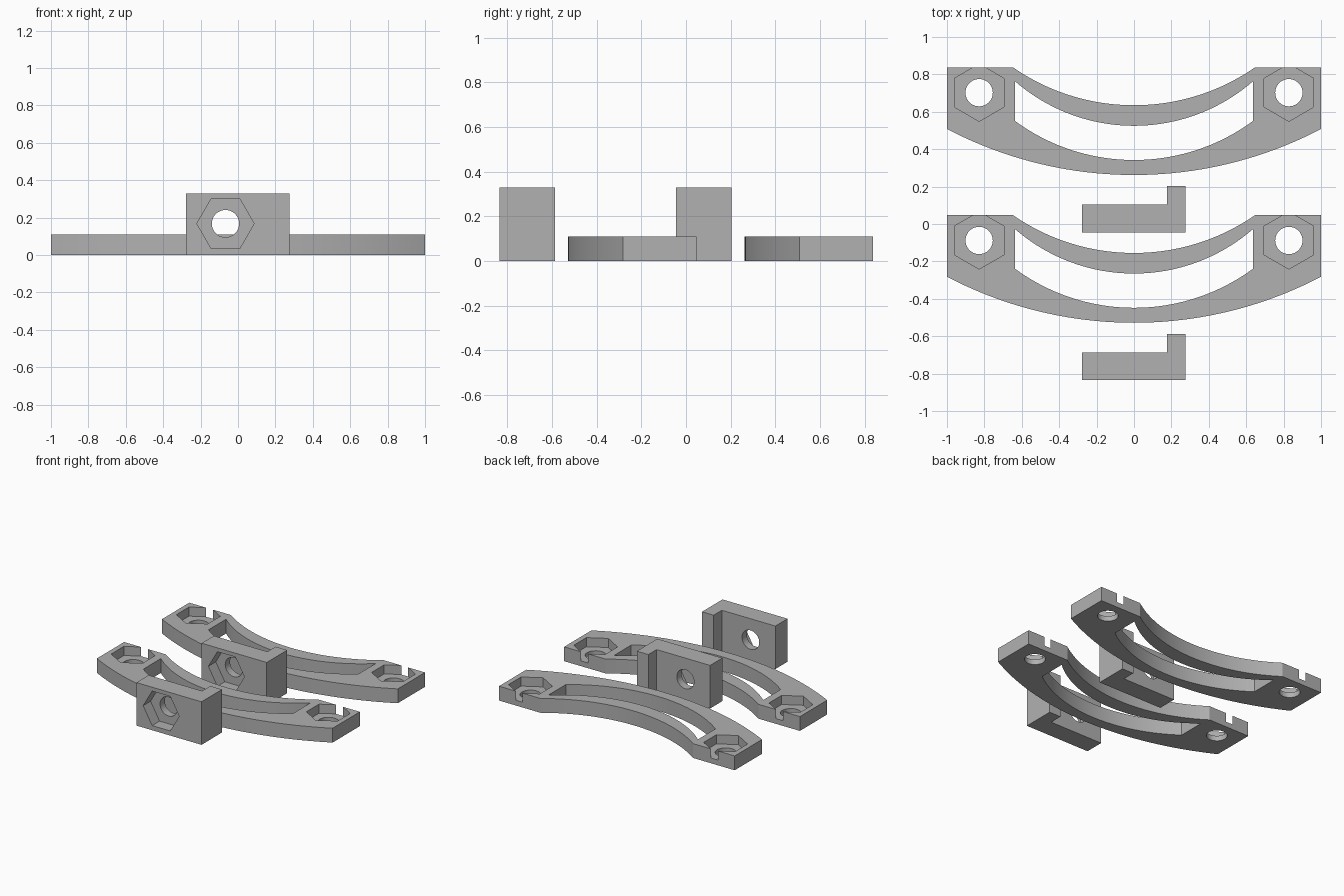
import bpy, bmesh, math
from mathutils import Matrix, Vector

cube = bpy.data.objects.get("Cube")
if cube:
    bpy.data.objects.remove(cube, do_unlink=True)

# Plain grey material
grey = bpy.data.materials.new("plain_grey")
grey.use_nodes = True
COLOR = (0.44, 0.44, 0.44, 1)
grey.diffuse_color = COLOR
grey.node_tree.nodes["Principled BSDF"].inputs["Base Color"].default_value = COLOR

STEP = 0.79            # distance between the two sets
ARM_H, BLOCK_H = 0.11, 0.33
NUT_R, BOLT_R = 0.153, 0.073


def arc(half, y_end, y_mid, n=40):
    """Circular arc from (-half, y_end) through (0, y_mid) to (half, y_end)."""
    sag = y_end - y_mid
    r = (half * half + sag * sag) / (2 * sag)
    a = math.asin(half / r)
    return [(r * math.sin(t), y_mid + r - r * math.cos(t))
            for t in (a * (2 * i / n - 1) for i in range(n + 1))]


def ring(r, n, start=0.0):
    return [(r * math.cos(start + math.tau * i / n),
             r * math.sin(start + math.tau * i / n)) for i in range(n)]


def prism(name, outline, z0, z1, matrix=Matrix()):
    """Extrude a flat outline from z0 to z1, then place it."""
    bm = bmesh.new()
    face = bm.faces.new([bm.verts.new((x, y, z0)) for x, y in outline])
    moved = bmesh.ops.extrude_face_region(bm, geom=[face])["geom"]
    bmesh.ops.translate(bm, vec=(0, 0, z1 - z0),
                        verts=[v for v in moved if isinstance(v, bmesh.types.BMVert)])
    bmesh.ops.transform(bm, matrix=matrix, verts=bm.verts)
    bmesh.ops.recalc_face_normals(bm, faces=bm.faces)
    mesh = bpy.data.meshes.new(name)
    bm.to_mesh(mesh)
    bm.free()
    mesh.materials.append(grey)
    obj = bpy.data.objects.new(name, mesh)
    bpy.context.collection.objects.link(obj)
    return obj


def carve(obj, cutters):
    """Cut the helpers out of the part, bake the result and remove them."""
    for c in cutters:
        c.hide_render = True
        mod = obj.modifiers.new(c.name, 'BOOLEAN')
        mod.operation, mod.solver, mod.object = 'DIFFERENCE', 'EXACT', c
    graph = bpy.context.evaluated_depsgraph_get()
    mesh = bpy.data.meshes.new_from_object(obj.evaluated_get(graph))
    obj.modifiers.clear()
    obj.data = mesh
    for c in cutters:
        bpy.data.objects.remove(c, do_unlink=True)
    bpy.ops.object.select_all(action='DESELECT')
    obj.select_set(True)
    bpy.context.view_layer.objects.active = obj
    bpy.ops.object.shade_smooth_by_angle(angle=math.radians(25))


# Curved arm with a crescent window and two nut pockets
arm_outline = arc(1.0, 0.508, 0.262) + [(1.0, 0.838)] \
    + arc(0.648, 0.838, 0.635)[::-1] + [(-1.0, 0.838)]
window = arc(0.635, 0.55, 0.342) + arc(0.635, 0.762, 0.525)[::-1]
arm = prism("rear_arm", arm_outline, 0, ARM_H)
cutters = [prism("window_cutter", window, -0.1, 0.3)]
for side in (-1, 1):
    at = Matrix.Translation((side * 0.828, 0.702, 0))
    cutters.append(prism("nut_cutter", ring(NUT_R, 6, math.pi / 2), 0.04, 0.3, at))
    cutters.append(prism("bolt_cutter", ring(BOLT_R, 40), -0.1, 0.3, at))
carve(arm, cutters)

# Upright L-shaped block with a nut pocket in its front
block_outline = [(-0.277, -0.045), (0.275, -0.045), (0.275, 0.203),
                 (0.177, 0.203), (0.177, 0.103), (-0.277, 0.103)]
block = prism("rear_block", block_outline, 0, BLOCK_H)
facing = Matrix.Translation(Vector((-0.067, -0.045, 0.168))) @ Matrix.Rotation(math.pi / 2, 4, 'X')
carve(block, [prism("nut_cutter", ring(NUT_R, 6), -0.09, 0.1, facing),
              prism("bolt_cutter", ring(BOLT_R, 40), -0.3, 0.1, facing)])

# Second set in front of the first
for obj, name in ((arm, "front_arm"), (block, "front_block")):
    twin = obj.copy()
    twin.data = obj.data.copy()
    twin.name = name
    twin.location.y = -STEP
    bpy.context.collection.objects.link(twin)
